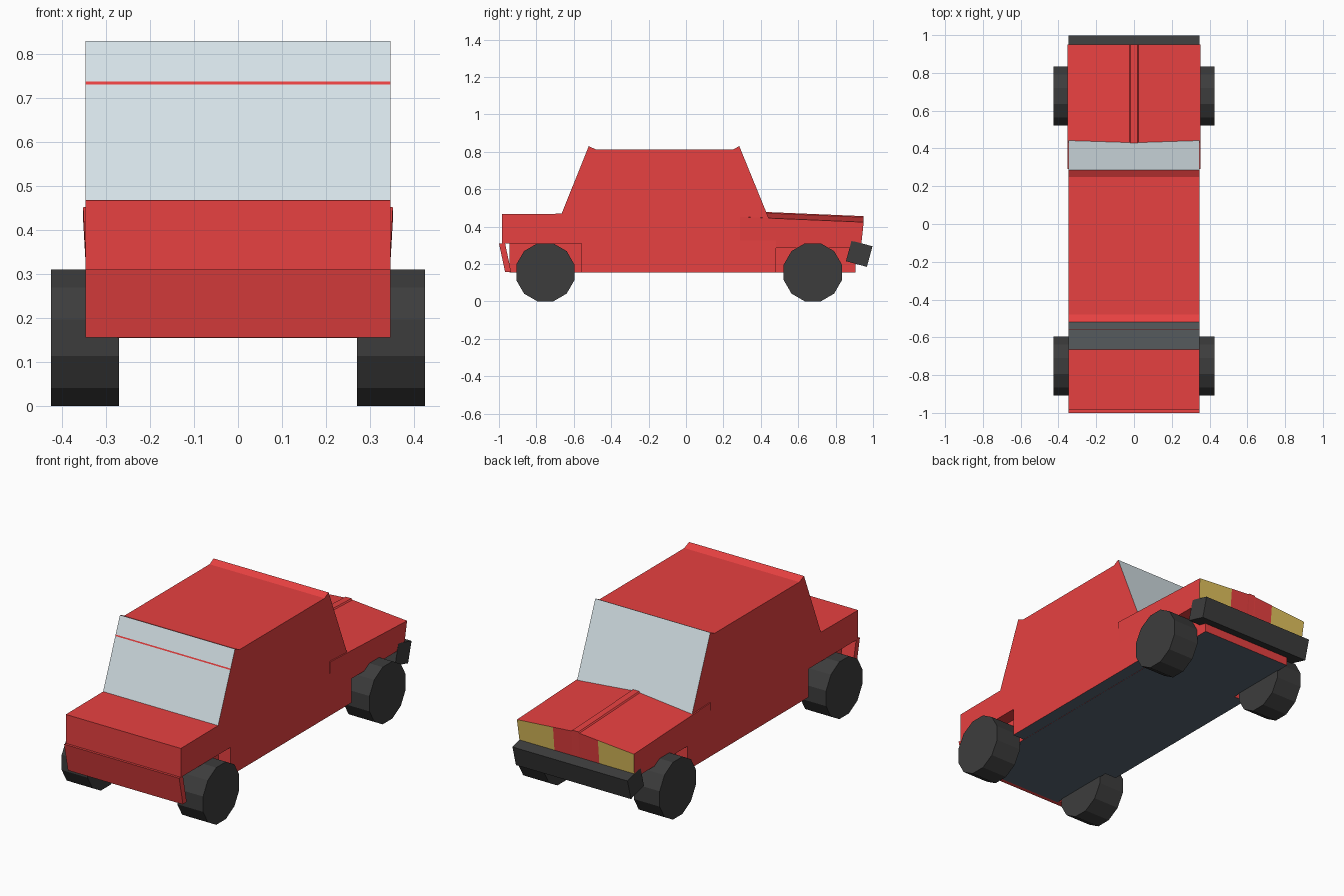
import bpy, bmesh, math

cube = bpy.data.objects.get("Cube")
if cube:
    bpy.data.objects.remove(cube, do_unlink=True)


def material(name, color):
    m = bpy.data.materials.new(name)
    m.use_nodes = True
    m.diffuse_color = (*color, 1)
    bsdf = next(n for n in m.node_tree.nodes if n.type == 'BSDF_PRINCIPLED')
    bsdf.inputs["Base Color"].default_value = (*color, 1)
    bsdf.inputs["Roughness"].default_value = 0.8
    return m


RED = material("red_paint", (0.8, 0.052, 0.052))
GLASS = material("pale_glass", (0.68, 0.77, 0.81))
BLACK = material("black_rubber", (0.046, 0.046, 0.046))
YELLOW = material("yellow_lamp", (0.75, 0.54, 0.11))
UNDER = material("dark_underside", (0.1, 0.135, 0.175))


def finish(name, bm, mats, rule=None):
    """Turn a bmesh into an object, colouring faces by a rule."""
    bmesh.ops.recalc_face_normals(bm, faces=bm.faces)
    bm.normal_update()
    if rule:
        for f in bm.faces:
            f.material_index = rule(f)
    mesh = bpy.data.meshes.new(name)
    bm.to_mesh(mesh)
    bm.free()
    for m in mats:
        mesh.materials.append(m)
    ob = bpy.data.objects.new(name, mesh)
    bpy.context.collection.objects.link(ob)
    return ob


def extrude_x(name, profile, x0, x1, mats, rule=None):
    """Extrude a (y, z) side profile from x0 to x1."""
    bm = bmesh.new()
    a = [bm.verts.new((x0, y, z)) for y, z in profile]
    b = [bm.verts.new((x1, y, z)) for y, z in profile]
    bm.faces.new(a)
    bm.faces.new(b[::-1])
    for i in range(len(a)):
        j = (i + 1) % len(a)
        bm.faces.new((a[i], b[i], b[j], a[j]))
    return finish(name, bm, mats, rule)


HALF = 0.346


def body_rule(f):
    c = f.calc_center_median()
    if f.normal.z < -0.9 and c.z < 0.2:
        return 2
    tall = max(v.co.z for v in f.verts) - min(v.co.z for v in f.verts)
    if abs(f.normal.y) > 0.8 and c.z > 0.5 and tall > 0.02:
        return 1
    return 0


# Cabin, boot and sills, with open wheel wells
rear_base, rear_top = (-0.665, 0.469), (-0.52, 0.83)


def on_rear_glass(z):
    t = (z - rear_base[1]) / (rear_top[1] - rear_base[1])
    return (rear_base[0] + t * (rear_top[0] - rear_base[0]), z)


body = [(-0.985, 0.467), (-0.985, 0.31), (-0.56, 0.31), (-0.56, 0.156),
        (0.48, 0.156), (0.48, 0.37), (0.45, 0.426), (0.285, 0.83),
        (0.25, 0.812), (-0.48, 0.812), rear_top,
        on_rear_glass(0.738), on_rear_glass(0.731), rear_base]
extrude_x("car_body", body, -HALF, HALF, [RED, GLASS, UNDER], body_rule)

# Narrow floor section between the wheels
floor = [(-0.945, 0.33), (-0.945, 0.155), (0.905, 0.155), (0.905, 0.33)]
extrude_x("floor_pan", floor, -0.275, 0.275, [RED, GLASS, UNDER], body_rule)

# Bonnet with a raised centre bead, flared sides and lamps in its nose
bm = bmesh.new()
columns = []
half_columns = [(0.352, 0), (0.135, 0.017), (0.024, 0.026), (0.018, 0.032)]
outline = [(-x, r) for x, r in half_columns] + half_columns[::-1]
for x, rise in outline:
    low = math.copysign(min(abs(x), 0.344), x)
    columns.append([bm.verts.new(p) for p in (
        (low, 0.29, 0.285), (x, 0.29, 0.452 + rise),
        (x, 0.95, 0.424 + rise), (low, 0.935, 0.285))])
for a, b in zip(columns, columns[1:]):
    for i in range(4):
        j = (i + 1) % 4
        bm.faces.new((a[i], a[j], b[j], b[i]))
bm.faces.new(columns[0])
bm.faces.new(columns[-1][::-1])
finish("bonnet", bm, [RED, YELLOW], lambda f: int(
    f.normal.y > 0.9 and abs(f.calc_center_median().x) > 0.2))

# Bumpers
nose = [(0.885, 0.325), (0.997, 0.295), (0.967, 0.185), (0.855, 0.215)]
extrude_x("nose_bumper", nose, -HALF, HALF, [BLACK])
tail = [(-1.0, 0.311), (-0.967, 0.309), (-0.935, 0.158), (-0.967, 0.156)]
extrude_x("tail_bumper", tail, -HALF, HALF, [RED])

# Twelve-sided wheels
for end, y in (("nose", 0.678), ("tail", -0.752)):
    for side, s in (("left", 1), ("right", -1)):
        ring = []
        for k in range(12):
            a = math.radians(15 + 30 * k)
            ring.append((y + 0.161 * math.cos(a), 0.1555 + 0.161 * math.sin(a)))
        extrude_x(f"{end}_{side}_wheel", ring, s * 0.27, s * 0.425, [BLACK])
